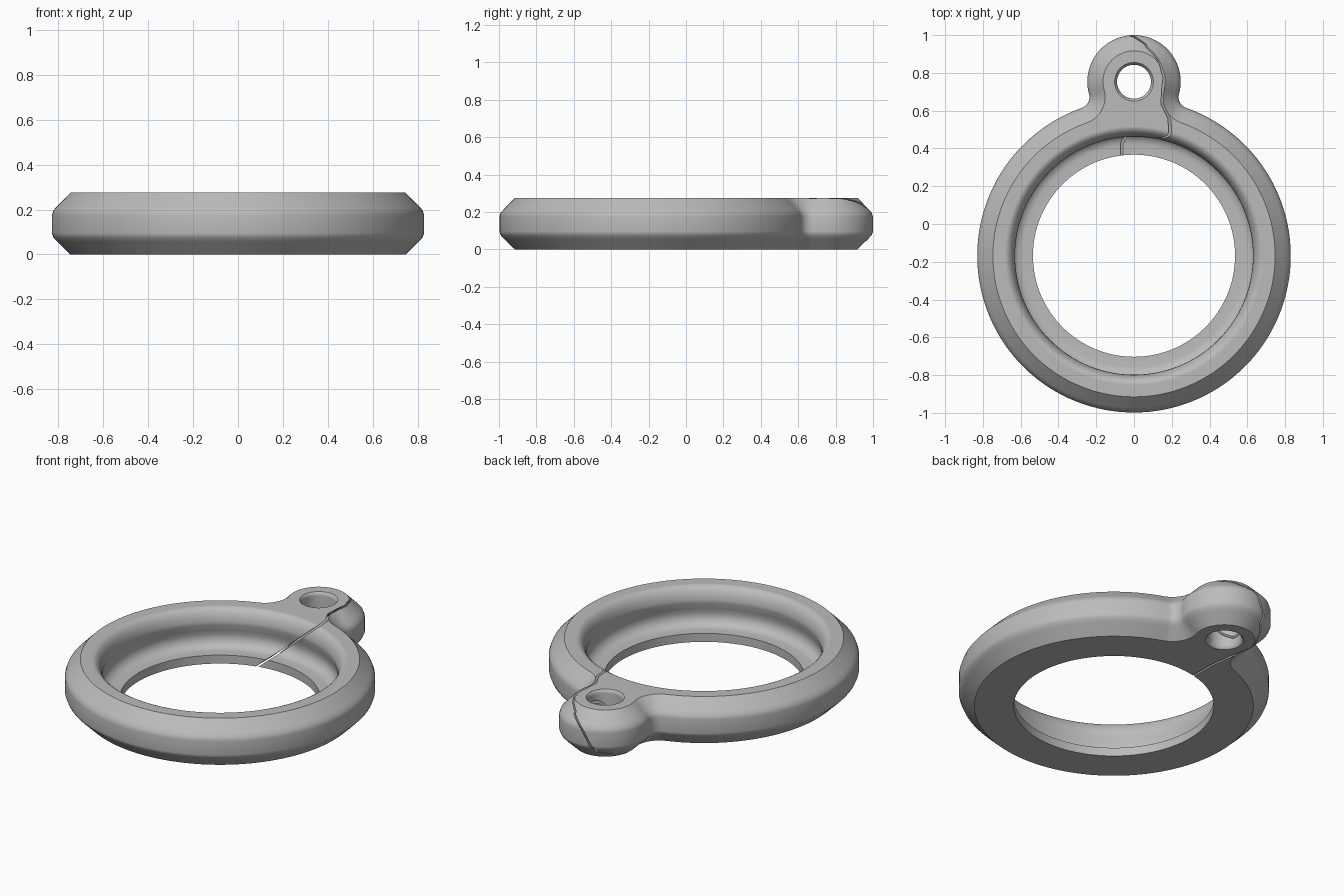
import bpy, bmesh
from math import sin, cos, pi, atan2, sqrt, radians

if "Cube" in bpy.data.objects:
    bpy.data.objects.remove(bpy.data.objects["Cube"], do_unlink=True)

RING_Y, RING_R = -0.168, 0.83      # main ring
LUG_Y, LUG_R = 0.753, 0.247        # hanging lug
FILLET = 0.06                      # neck blend

grey = bpy.data.materials.new("plain grey")
grey.use_nodes = True
grey.diffuse_color = (0.5, 0.5, 0.5, 1)
grey.node_tree.nodes["Principled BSDF"].inputs["Base Color"].default_value = (0.5, 0.5, 0.5, 1)


def make_object(name, bm):
    bmesh.ops.recalc_face_normals(bm, faces=bm.faces)
    mesh = bpy.data.meshes.new(name)
    bm.to_mesh(mesh)
    bm.free()
    mesh.materials.append(grey)
    obj = bpy.data.objects.new(name, mesh)
    bpy.context.scene.collection.objects.link(obj)
    return obj


def lathe(name, profile, y, steps):
    """Closed solid of revolution from (radius, z) points."""
    bm = bmesh.new()
    rings = [[bm.verts.new((r * cos(2 * pi * i / steps), y + r * sin(2 * pi * i / steps), z))
              for i in range(steps)] for r, z in profile]
    for a, b in zip(rings, rings[1:]):
        for i in range(steps):
            j = (i + 1) % steps
            bm.faces.new((a[i], a[j], b[j], b[i]))
    bm.faces.new(rings[0])
    bm.faces.new(rings[-1])
    return make_object(name, bm)


def arc(cx, cy, r, a0, a1, n):
    return [(cx + r * cos(a0 + (a1 - a0) * i / n), cy + r * sin(a0 + (a1 - a0) * i / n))
            for i in range(n + 1)]


# Fillet centre, tangent to ring and lug
gap = LUG_Y - RING_Y
ra, rb = RING_R + FILLET, LUG_R + FILLET
h = (gap * gap + ra * ra - rb * rb) / (2 * gap)
fx, fy = sqrt(ra * ra - h * h), RING_Y + h
ring_ang = atan2(h, fx)
lug_ang = atan2(fy - LUG_Y, fx)


def outline(inset):
    """Keyhole outline of ring and lug, offset inwards."""
    f = FILLET + inset
    pts = arc(0, RING_Y, RING_R - inset, pi - ring_ang, 2 * pi + ring_ang, 120)
    pts += arc(fx, fy, f, ring_ang + pi, lug_ang + pi, 12)[1:]
    pts += arc(0, LUG_Y, LUG_R - inset, lug_ang, pi - lug_ang, 56)[1:]
    pts += arc(-fx, fy, f, -lug_ang, -ring_ang, 12)[1:-1]
    return pts


# Body: stacked offset outlines with rounded chamfers
levels = [(0.083, 0), (0.025, 0.057), (0.008, 0.075), (0, 0.095),
          (0, 0.175), (0.008, 0.198), (0.025, 0.216), (0.083, 0.275)]
bm = bmesh.new()
loops = [[bm.verts.new((x, y, z)) for x, y in outline(d)] for d, z in levels]
for a, b in zip(loops, loops[1:]):
    for i in range(len(a)):
        j = (i + 1) % len(a)
        bm.faces.new((a[i], a[j], b[j], b[i]))
bm.faces.new(loops[0])
bm.faces.new(loops[-1])
body = make_object("split_ring_with_lug", bm)

# Bore: lower seat, hollow groove and rounded upper lip
bore_profile = [(0.535, -0.05), (0.535, 0.05), (0.59, 0.05), (0.615, 0.056), (0.635, 0.072),
                (0.646, 0.095), (0.648, 0.12), (0.641, 0.148)]
bore_profile += [(0.685 - 0.055 * cos(t * pi / 16), 0.185 + 0.09 * sin(t * pi / 16))
                 for t in range(9)]
bore_profile += [(0.685, 0.33)]
bore = lathe("bore_cutter", bore_profile, RING_Y, 128)

# Lug hole with softened mouths
hole = lathe("hole_cutter", [(0.105, -0.05), (0.105, -0.002), (0.096, 0.006), (0.09, 0.02),
                             (0.09, 0.255), (0.096, 0.269), (0.105, 0.277), (0.105, 0.33)],
             LUG_Y, 48)

# Slanted split: thin sheet running from the top path to the bottom path
top_path = [(0.05, 1.03), (0.12, 0.95), (0.165, 0.87), (0.19, 0.78), (0.18, 0.70),
            (0.175, 0.64), (0.215, 0.56), (0.22, 0.5), (0.22, 0.3)]
bottom_path = [(-0.1, 1.03), (-0.15, 0.95), (-0.18, 0.87), (-0.2, 0.78), (-0.185, 0.70),
               (-0.165, 0.64), (-0.155, 0.56), (-0.15, 0.5), (-0.15, 0.3)]
bm = bmesh.new()
upper = [bm.verts.new((x, y, 0.3)) for x, y in top_path]
lower = [bm.verts.new((x, y, -0.025)) for x, y in bottom_path]
for i in range(len(upper) - 1):
    bm.faces.new((upper[i], upper[i + 1], lower[i + 1], lower[i]))
split = make_object("split_cutter", bm)
solid = split.modifiers.new("thickness", 'SOLIDIFY')
solid.thickness = 0.01
solid.offset = 0

# Cut the body
bpy.ops.object.select_all(action='DESELECT')
bpy.context.view_layer.objects.active = body
body.select_set(True)
for cutter in (bore, hole, split):
    cutter.hide_render = True
    mod = body.modifiers.new("cut", 'BOOLEAN')
    mod.operation = 'DIFFERENCE'
    mod.solver = 'EXACT'
    mod.object = cutter
    bpy.ops.object.modifier_apply(modifier=mod.name)
for cutter in (bore, hole, split):
    bpy.data.objects.remove(cutter, do_unlink=True)

# Smooth finish with crisp creases
bpy.ops.object.shade_smooth_by_angle(angle=radians(30))
weighted = body.modifiers.new("even shading", 'WEIGHTED_NORMAL')
weighted.keep_sharp = True
